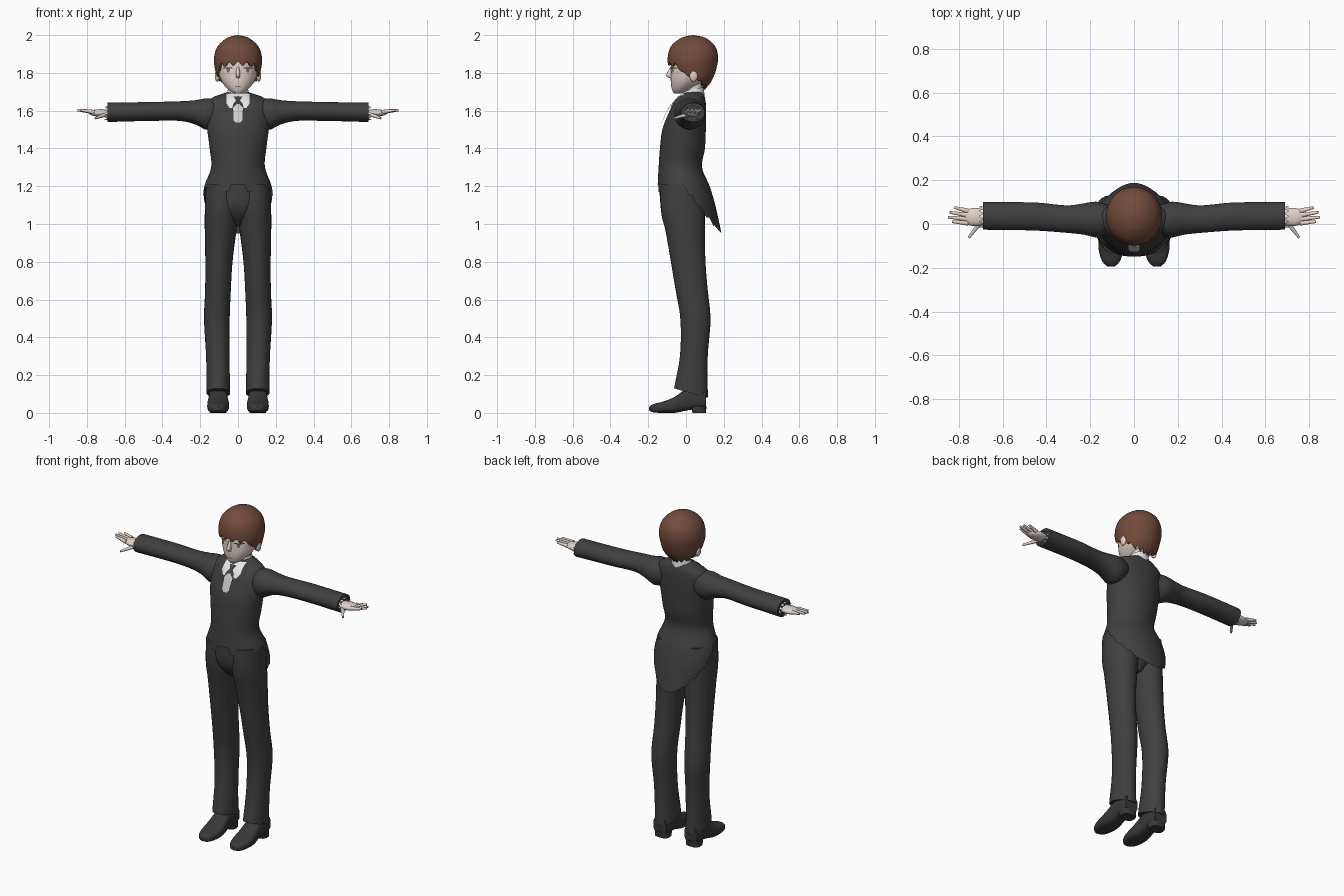
import bpy, bmesh, math
from mathutils import Vector, Matrix

cube = bpy.data.objects.get("Cube")
if cube:
    bpy.data.objects.remove(cube)


def material(name, *rgb):
    m = bpy.data.materials.new(name)
    m.use_nodes = True
    m.diffuse_color = (*rgb, 1)
    m.node_tree.nodes["Principled BSDF"].inputs["Base Color"].default_value = (*rgb, 1)
    return m


SUIT = material("charcoal cloth", .05, .05, .05)
LEATHER = material("dark leather", .04, .04, .04)
HAIR = material("brown hair", .17, .07, .043)
SKIN = material("pale skin", .76, .64, .58)
WHITE = material("white linen", .85, .85, .85)
SILK = material("grey silk", .6, .6, .61)
LINE = material("lash brown", .04, .025, .02)
IRIS = material("iris hazel", .3, .17, .1)


def finish(name, bm, mat, mirror=False, angle=50):
    bmesh.ops.remove_doubles(bm, verts=bm.verts, dist=.0002)
    bmesh.ops.recalc_face_normals(bm, faces=bm.faces)
    mesh = bpy.data.meshes.new(name)
    bm.to_mesh(mesh)
    bm.free()
    ob = bpy.data.objects.new(name, mesh)
    bpy.context.collection.objects.link(ob)
    mesh.materials.append(mat)
    bpy.ops.object.select_all(action='DESELECT')
    ob.select_set(True)
    bpy.context.view_layer.objects.active = ob
    bpy.ops.object.shade_smooth_by_angle(angle=math.radians(angle))
    if mirror:
        ob.modifiers.new("both sides", 'MIRROR')
    return ob


def at(rings, t):
    """Smooth cubic reading of a table whose first column is the position."""
    t = min(max(t, rings[0][0]), rings[-1][0])
    i = 0
    while i < len(rings) - 2 and t > rings[i + 1][0]:
        i += 1
    a, b = rings[i], rings[i + 1]
    p, q = rings[max(i - 1, 0)], rings[min(i + 2, len(rings) - 1)]
    h = b[0] - a[0]
    s = (t - a[0]) / h
    out = []
    for k in range(1, len(a)):
        m0 = (b[k] - p[k]) / (b[0] - p[0]) * h
        m1 = (q[k] - a[k]) / (q[0] - a[0]) * h
        out.append(a[k] * (2*s**3 - 3*s*s + 1) + m0 * (s**3 - 2*s*s + s)
                   + b[k] * (3*s*s - 2*s**3) + m1 * (s**3 - s*s))
    return out


def section(rings, t):
    """Rings hold: position, centre u, radius u, low v, high v."""
    u, ru, lo, hi = at(rings, t)
    return u, max(ru, 0), (lo + hi) / 2, max((hi - lo) / 2, 0)


PLACE = {'z': lambda u, v, t: (u, v, t), 'x': lambda u, v, t: (t, u, v),
         'y': lambda u, v, t: (u, t, v)}


def loft(name, rings, mat, axis='z', start=None, hem=None, n=32, rows=24,
         power=1, caps=True, mirror=False):
    """Tube through the rings, from start to a hem that may vary by angle."""
    start = rings[0][0] if start is None else start
    hem = hem or (lambda a: rings[-1][0])
    bm = bmesh.new()
    grid = []
    for r in range(rows + 1):
        row = []
        for k in range(n):
            a = math.tau * k / n
            t = start + (hem(a) - start) * r / rows
            u, ru, v, rv = section(rings, t)
            c, s = math.cos(a), math.sin(a)
            c, s = (math.copysign(abs(w) ** power, w) for w in (c, s))
            row.append(bm.verts.new(PLACE[axis](u + ru * c, v + rv * s, t)))
        grid.append(row)
    for lo, hi in zip(grid, grid[1:]):
        for k in range(n):
            j = (k + 1) % n
            bm.faces.new((lo[k], lo[j], hi[j], hi[k]))
    if caps:
        bm.faces.new(grid[0])
        bm.faces.new(grid[-1])
    return finish(name, bm, mat, mirror)


def plate(name, body, rows, mat, lift, mirror=False, cols=6):
    """Thin patch laid on the front of a body; rows hold z, x left, x right."""
    bm = bmesh.new()
    grid = []
    for r in range(len(rows) * 4 - 3):
        i = min(r // 4, len(rows) - 2)
        f = (r - 4 * i) / 4
        z, x0, x1 = (p + (q - p) * f for p, q in zip(rows[i], rows[i + 1]))
        u, ru, v, rv = section(body, z)
        line = []
        for c in range(cols + 1):
            x = x0 + (x1 - x0) * c / cols
            y = v - rv * math.sqrt(max(0, 1 - ((x - u) / ru) ** 2)) - lift
            line.append(bm.verts.new((x, y, z)))
        grid.append(line)
    for lo, hi in zip(grid, grid[1:]):
        for c in range(cols):
            bm.faces.new((lo[c], lo[c + 1], hi[c + 1], hi[c]))
    return finish(name, bm, mat, mirror)


# Tailcoat: front hem with a centre notch, tail falling towards the back
coat = [(.94, 0, .15, -.15, .19), (1.1, 0, .187, -.15, .155), (1.2, 0, .178, -.15, .125),
        (1.3, 0, .142, -.145, .085), (1.4, 0, .15, -.138, .1), (1.5, 0, .163, -.125, .105),
        (1.58, 0, .17, -.095, .106), (1.64, 0, .165, -.065, .105), (1.67, 0, .135, -.04, .1),
        (1.69, 0, .08, -.015, .095), (1.7, 0, .05, 0, .09)]


def coat_hem(a):
    s, x = math.sin(a), abs(math.cos(a)) * .18
    if s < 0:
        return 1.21 if x < .036 else 1.17 + .03 * max(0, x - .11) / .07
    return 1.2 - .25 * s + (.012 * math.cos(24 * a) if s < .8 else 0)


loft("tailcoat", coat, SUIT, start=1.7, hem=coat_hem, n=96, rows=40, caps=False)

# Sleeves
sleeve = [(.1, .02, .06, 1.52, 1.66), (.17, .02, .082, 1.5, 1.665), (.22, .023, .073, 1.525, 1.656),
          (.3, .022, .063, 1.545, 1.65), (.45, .034, .064, 1.546, 1.646), (.69, .037, .063, 1.54, 1.642)]
loft("sleeves", sleeve, SUIT, 'x', mirror=True)

# Shirt cuffs with a toothed edge
cuff = [(.66, .035, .05, 1.545, 1.63), (.72, .035, .05, 1.55, 1.62)]
loft("shirt_cuffs", cuff, WHITE, 'x', n=48, rows=3, caps=False, mirror=True,
     hem=lambda a: .7 + .01 * math.cos(12 * a))

# Trousers
leg = [(.07, .104, .064, -.07, .117), (.13, .104, .062, -.063, .115), (.3, .107, .062, -.032, .115),
       (.5, .112, .068, -.03, .13), (.65, .106, .068, -.055, .115), (.8, .101, .072, -.08, .103),
       (.97, .092, .084, -.11, .1), (1.06, .088, .088, -.132, .1), (1.21, .085, .085, -.135, .1)]
loft("trouser_legs", leg, SUIT, start=1.21, hem=lambda a: .105 - .025 * math.sin(a), mirror=True)
loft("trouser_seat", [(.99, 0, .03, -.05, .05), (1.04, 0, .09, -.105, .085),
                      (1.1, 0, .15, -.134, .1), (1.22, 0, .165, -.14, .11)], SUIT)

# Shoes with separate heels
shoe = [(-.195, .105, .015, .012, .032), (-.175, .105, .038, .003, .046), (-.12, .105, .056, 0, .06),
        (-.06, .105, .057, 0, .085), (0, .105, .05, .012, .125), (.05, .105, .05, .02, .13),
        (.105, .105, .043, .025, .12)]
loft("shoes", shoe, LEATHER, 'y', power=.7, mirror=True)
loft("shoe_heels", [(0, .105, .044, .035, .106), (.035, .105, .046, .025, .108)], LEATHER,
     rows=1, power=.7, mirror=True)

# Hands: palm, four fingers and a thumb
bm = bmesh.new()
bmesh.ops.create_uvsphere(bm, u_segments=16, v_segments=10, radius=1, matrix=Matrix.Translation(
    (.725, .032, 1.588)) @ Matrix.Diagonal((.066, .042, .02, 1)))
digits = [((.76, y, 1.592), (tip, y * 1.15 + .006, 1.603))
          for y, tip in ((.06, .82), (.041, .843), (.022, .85), (.004, .832))]
digits.append(((.7, .01, 1.58), (.755, -.062, 1.56)))
for a, b in digits:
    a, b = Vector(a), Vector(b)
    turn = (b - a).to_track_quat('Z', 'Y').to_matrix().to_4x4()
    bmesh.ops.create_cone(bm, cap_ends=True, segments=10, radius1=.012, radius2=.006,
                          depth=(b - a).length, matrix=Matrix.Translation((a + b) / 2) @ turn)
finish("hands", bm, SKIN, True)

# Head, neck, ears and nose
head = [(1.69, 0, .016, -.062, -.03), (1.7, 0, .036, -.07, 0), (1.725, 0, .065, -.077, .05),
        (1.76, 0, .09, -.081, .1), (1.8, 0, .103, -.08, .13), (1.85, 0, .108, -.08, .145),
        (1.92, 0, .1, -.07, .14), (1.97, 0, .055, -.02, .09)]
loft("head", head, SKIN)
loft("neck", [(1.64, 0, .048, 0, .09), (1.76, 0, .045, 0, .085)], SKIN, rows=2)
bm = bmesh.new()
bmesh.ops.create_uvsphere(bm, u_segments=14, v_segments=10, radius=1, matrix=Matrix.Translation(
    (.11, .04, 1.785)) @ Matrix.Diagonal((.013, .022, .032, 1)))
finish("ears", bm, SKIN, True)
loft("nose", [(1.772, 0, .008, -.088, -.07), (1.785, 0, .012, -.105, -.07),
              (1.83, 0, .006, -.084, -.07)], SKIN, n=12, rows=8)

# Hair cap with a toothed fringe
hair = [(1.71, 0, .055, 0, .1), (1.76, 0, .103, -.05, .137), (1.82, 0, .122, -.09, .16),
        (1.88, 0, .127, -.097, .17), (1.94, 0, .108, -.08, .155), (1.98, 0, .066, -.035, .113),
        (1.995, 0, .032, .003, .075), (2, 0, 0, .037, .04)]
line = [(-1, 1.85), (-.6, 1.832), (-.35, 1.785), (0, 1.8), (.3, 1.755), (1, 1.72)]
cap = loft("hair", hair, HAIR, start=2, n=96, rows=32, caps=False,
           hem=lambda a: at(line, math.sin(a))[0] + .011 * math.cos(16 * a))
thick = cap.modifiers.new("thickness", 'SOLIDIFY')
thick.thickness = .012

# Face details
plate("eye_whites", head, [(1.8, .035, .065), (1.812, .027, .077), (1.825, .032, .076)], WHITE, .002, True)
plate("irises", head, [(1.801, .046, .057), (1.812, .042, .061), (1.825, .044, .059)], IRIS, .004, True)
plate("lashes", head, [(1.823, .026, .082), (1.829, .034, .076)], LINE, .005, True)
plate("mouth", head, [(1.728, -.016, .016), (1.731, -.018, .018)], LINE, .002)

# Shirt collar, wings and neckwear
loft("collar_band", [(1.66, 0, .062, -.02, .1), (1.725, 0, .052, -.005, .094)], WHITE,
     rows=3, caps=False, hem=lambda a: 1.715 + .01 * math.sin(a))
plate("collar_wings", coat, [(1.615, .03, .045), (1.64, .005, .062), (1.69, 0, .06)], WHITE, .006, True)
plate("neck_knot", coat, [(1.6, -.032, .032), (1.635, -.026, .026), (1.655, -.01, .01),
                          (1.675, -.024, .024)], SUIT, .011)
plate("cravat", coat, [(1.535, -.012, .012), (1.55, -.026, .026), (1.615, -.028, .028),
                       (1.635, -.006, .006)], SILK, .015)
